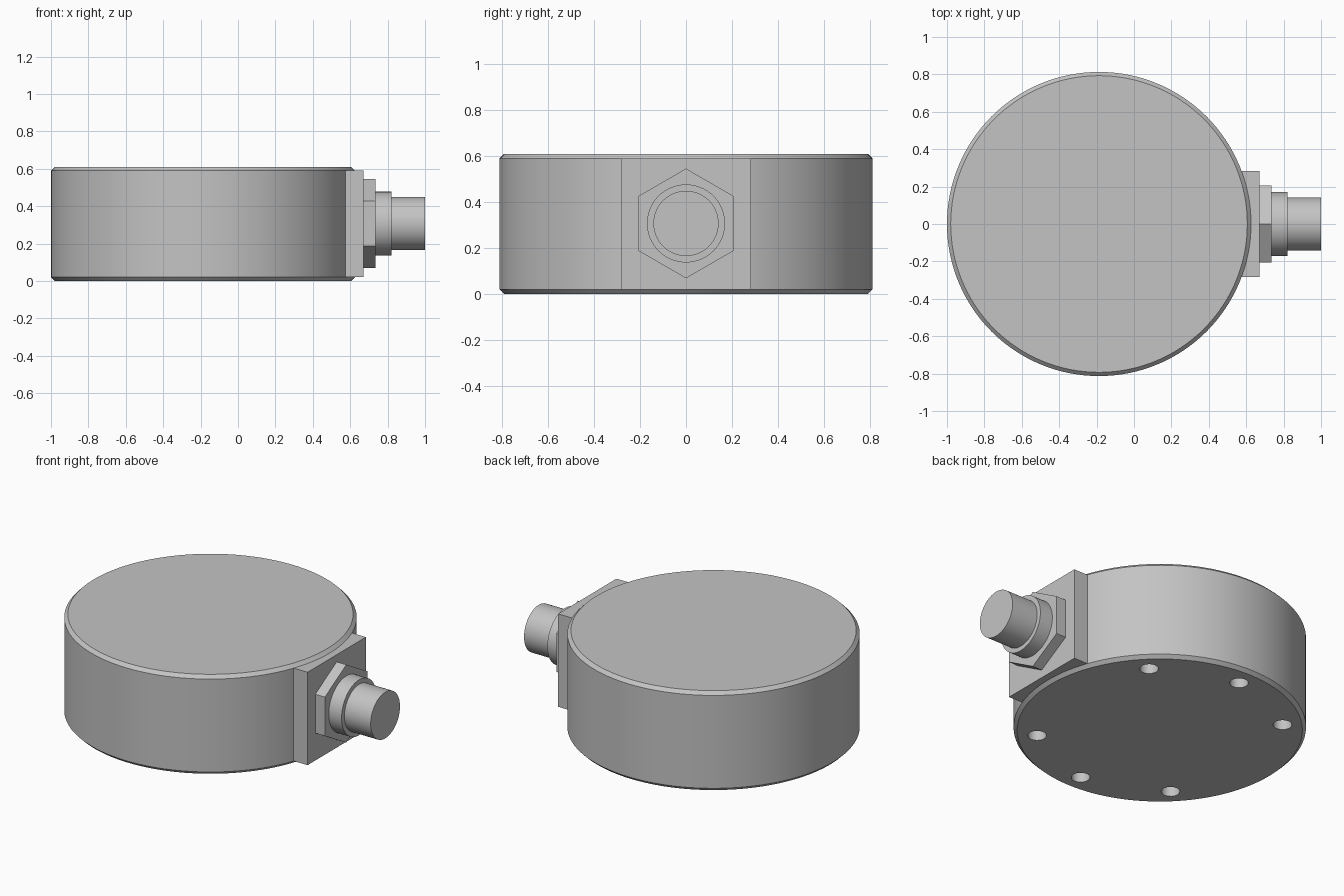
import bpy, math

if "Cube" in bpy.data.objects:
    bpy.data.objects.remove(bpy.data.objects["Cube"])

metal = bpy.data.materials.new("satin_grey_metal")
metal.diffuse_color = (0.55, 0.55, 0.55, 1)
metal.use_nodes = True
metal.node_tree.nodes["Principled BSDF"].inputs["Base Color"].default_value = metal.diffuse_color

CX, R, H = -0.187, 0.813, 0.61     # housing centre, radius, height
ZC = 0.307                         # connector axis height


def finish(obj, name):
    obj.name = name
    obj.data.materials.clear()
    obj.data.materials.append(metal)
    bpy.ops.object.select_all(action='DESELECT')
    obj.select_set(True)
    bpy.context.view_layer.objects.active = obj
    bpy.ops.object.shade_smooth_by_angle(angle=math.radians(30))
    return obj


def cylinder(x, y, z, r, depth, sides, rot=(0, 0, 0)):
    bpy.ops.mesh.primitive_cylinder_add(vertices=sides, radius=r, depth=depth,
                                        location=(x, y, z), rotation=rot)
    return bpy.context.object


def along_x(name, x0, x1, r, sides, roll=0.0):
    """Cylinder or prism lying on the connector axis."""
    obj = cylinder((x0 + x1) / 2, 0, ZC, r, x1 - x0, sides, (0, math.pi / 2, 0))
    for v in obj.data.vertices:    # roll about own axis
        a = math.atan2(v.co.y, v.co.x) + roll
        v.co.x, v.co.y = r * math.cos(a), r * math.sin(a)
    return finish(obj, name)


# Round housing with chamfered rims
body = cylinder(CX, 0, H / 2, R, H, 128)
bev = body.modifiers.new("rim_chamfer", 'BEVEL')
bev.width, bev.segments = 0.02, 1
bev.limit_method, bev.angle_limit = 'ANGLE', math.radians(40)
bpy.ops.object.modifier_apply(modifier=bev.name)

# Six blind mounting holes in the underside
for deg in (45, 90, 135, 225, 270, 315):
    a = math.radians(deg)
    cutter = cylinder(CX + 0.685 * math.cos(a), 0.685 * math.sin(a), 0.1, 0.052, 0.3, 32)
    cutter.hide_render = True
    bpy.context.view_layer.objects.active = body
    cut = body.modifiers.new("hole", 'BOOLEAN')
    cut.operation, cut.solver, cut.object = 'DIFFERENCE', 'EXACT', cutter
    bpy.ops.object.modifier_apply(modifier=cut.name)
    bpy.data.objects.remove(cutter)
finish(body, "housing")

# Flat connector block on the side
bpy.ops.mesh.primitive_cube_add(size=1, location=(0.585, 0, 0.305))
block = bpy.context.object
block.scale = (0.17, 0.565, 0.57)
finish(block, "connector_block")

# Connector: hex nut with corners pointing sideways, collar, plug
along_x("hex_nut", 0.665, 0.735, 0.239, 6, math.radians(30))
along_x("connector_collar", 0.73, 0.822, 0.17, 64)
along_x("connector_plug", 0.815, 1.0, 0.142, 64)
